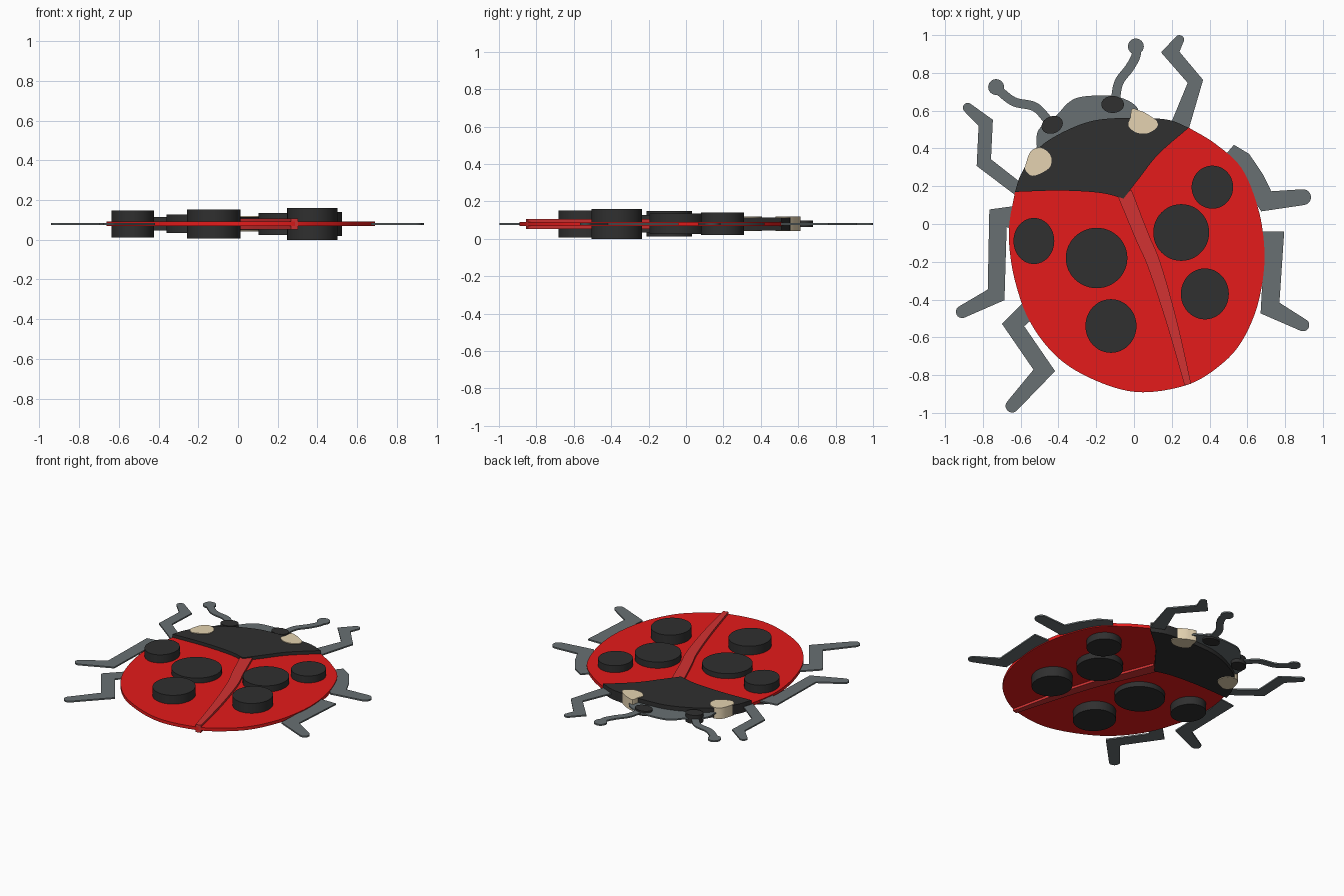
import bpy, bmesh, math
from mathutils import Vector

MID = 0.08  # height of the shared middle plane

cube = bpy.data.objects.get("Cube")
if cube:
    bpy.data.objects.remove(cube, do_unlink=True)


def material(name, rgb):
    m = bpy.data.materials.new(name)
    m.use_nodes = True
    m.diffuse_color = (*rgb, 1)
    m.node_tree.nodes["Principled BSDF"].inputs["Base Color"].default_value = (*rgb, 1)
    return m


RED = material("shell red", (.78, .011, .011))
SEAM = material("seam red", (.65, .032, .032))
BLACK = material("black", (.029, .029, .029))
GREY = material("slate grey", (.138, .162, .168))
CREAM = material("cream", (.78, .65, .44))
parts = []


def spline(pts, steps=6):
    """Smooth open run through the points."""
    p = [Vector(q) for q in pts]
    p = [2 * p[0] - p[1]] + p + [2 * p[-1] - p[-2]]
    out = []
    for a, b, c, d in zip(p, p[1:], p[2:], p[3:]):
        for i in range(steps):
            t = i / steps
            out.append(b + (c - a) * t / 2 + (a * 2 - b * 5 + c * 4 - d) * t * t / 2
                       + (b * 3 - a - c * 3 + d) * t ** 3 / 2)
    return out + [p[-2]]


def plate(name, outline, half, mat):
    """Extrude a closed outline evenly about the middle plane."""
    bm = bmesh.new()
    bm.faces.new([bm.verts.new((p[0], p[1], MID - half)) for p in outline])
    bmesh.ops.remove_doubles(bm, verts=bm.verts, dist=0.0005)
    top = bmesh.ops.extrude_face_region(bm, geom=bm.faces[:], use_keep_orig=True)
    verts = [v for v in top["geom"] if isinstance(v, bmesh.types.BMVert)]
    bmesh.ops.translate(bm, verts=verts, vec=(0, 0, 2 * half))
    bmesh.ops.recalc_face_normals(bm, faces=bm.faces)
    me = bpy.data.meshes.new(name)
    bm.to_mesh(me)
    bm.free()
    me.materials.append(mat)
    ob = bpy.data.objects.new(name, me)
    bpy.context.collection.objects.link(ob)
    parts.append(ob)


def ellipse(x, y, rx, ry, turn=0, n=48):
    c, s = math.cos(turn), math.sin(turn)
    ring = [(rx * math.cos(a), ry * math.sin(a)) for a in (math.tau * i / n for i in range(n))]
    return [(x + u * c - v * s, y + u * s + v * c) for u, v in ring]


def ribbon(path, rounded=True):
    """Outline of a path of (x, y, half width) with mitred joints and a round tip."""
    p = [Vector(q[:2]) for q in path]
    d = [(b - a).normalized() for a, b in zip(p, p[1:])]
    left, right = [], []
    for i, q in enumerate(p):
        a, b = d[max(i - 1, 0)], d[min(i, len(d) - 1)]
        m = (a + b).normalized()
        off = Vector((-m.y, m.x)) * path[i][2] / max(m.dot(a), .6)
        left.append(q + off)
        right.append(q - off)
    tip = []
    if rounded:
        u, r = d[-1], path[-1][2]
        n = Vector((-u.y, u.x))
        tip = [p[-1] + (n * math.cos(t) + u * math.sin(t)) * r
               for t in (math.pi * i / 10 for i in range(1, 10))]
    return left + tip + right[::-1]


# Shell, tucked under the thorax
plate("shell", spline([(.29, .51), (.43, .425), (.57, .295), (.655, .09), (.688, -.1), (.685, -.27),
                       (.645, -.46), (.565, -.63), (.46, -.745), (.3, -.845), (.08, -.89), (-.1, -.867),
                       (-.31, -.775), (-.45, -.66), (-.56, -.5), (-.625, -.32), (-.657, -.15),
                       (-.66, 0), (-.63, .17)]) + [Vector((-.15, .3))], .011, RED)
plate("shell_seam", ribbon(spline([(-.05, .165, .04), (.04, -.06, .037), (.108, -.22, .035),
                                   (.2, -.52, .028), (.285, -.85, .018)]), False), .027, SEAM)

# Thorax and head
plate("thorax", spline([(-.63, .17), (-.6, .26), (-.525, .38), (-.425, .46), (-.26, .535), (-.1, .56),
                        (.16, .555), (.29, .51)])
      + spline([(.29, .51), (.13, .37), (.03, .245), (-.055, .135)])
      + spline([(-.055, .135), (-.18, .165), (-.39, .177), (-.63, .17)]), .034, BLACK)
plate("head", spline([(-.515, .4), (-.51, .49), (-.45, .55), (-.405, .58), (-.35, .64), (-.28, .673),
                      (-.13, .68), (-.035, .655), (.02, .61), (.03, .54)])
      + [Vector((-.25, .4))], .005, GREY)

# Spots: centre, radii, half thickness
for i, (x, y, rx, ry, h) in enumerate([
        (-.53, -.09, .108, .122, .068), (-.198, -.18, .163, .16, .047), (-.122, -.54, .135, .142, .073),
        (.25, -.045, .148, .15, .055), (.415, .195, .11, .114, .06), (.375, -.37, .127, .135, .08)]):
    plate(f"spot_{i + 1}", ellipse(x, y, rx, ry), h, BLACK)

# Eyes and cheek patches
plate("right_eye", ellipse(-.433, .525, .058, .045, .4), .03, BLACK)
plate("left_eye", ellipse(-.113, .633, .06, .045), .017, BLACK)
plate("left_cheek", spline([(-.02, .56), (-.01, .61), (.03, .6), (.065, .585), (.12, .545), (.12, .51),
                            (.07, .48), (.01, .485), (-.03, .52), (-.02, .56)], 3), .039, CREAM)
plate("right_cheek", spline([(-.575, .31), (-.55, .38), (-.5, .405), (-.445, .37), (-.44, .31),
                             (-.48, .275), (-.54, .255), (-.575, .285), (-.575, .31)], 3), .039, CREAM)

# Legs, from body to foot
legs = {
    "left_front_leg": [(.24, .51, .05), (.325, .755, .036), (.192, .91, .038), (.24, .975, .025)],
    "left_middle_leg": [(.5, .385, .045), (.565, .33, .06), (.635, .23, .058), (.7, .12, .05),
                        (.895, .142, .042)],
    "left_rear_leg": [(.64, -.09, .05), (.742, -.09, .05), (.72, -.445, .048), (.895, -.535, .033)],
    "right_front_leg": [(-.6, .175, .035), (-.795, .325, .037), (-.785, .535, .037), (-.88, .615, .026)],
    "right_middle_leg": [(-.61, .03, .068), (-.72, .03, .047), (-.73, -.375, .045), (-.91, -.465, .033)],
    "right_rear_leg": [(-.53, -.43, .05), (-.64, -.535, .045), (-.475, -.775, .045), (-.645, -.963, .035)],
}
for name, path in legs.items():
    plate(name, ribbon(path), .005, GREY)

# Antennae with round tips
for side, path in {
        "left": [(-.1, .65), (-.08, .75), (-.025, .825), (.01, .89), (.01, .94)],
        "right": [(-.455, .55), (-.525, .62), (-.63, .645), (-.695, .69), (-.73, .725)]}.items():
    plate(side + "_antenna", ribbon(spline([(x, y, .024) for x, y in path]), False), .005, GREY)
    plate(side + "_antenna_tip", ellipse(*path[-1], .042, .042, n=24), .0052, GREY)

# Smooth the rims, keep the flat faces crisp
bpy.ops.object.select_all(action='DESELECT')
for ob in parts:
    ob.select_set(True)
bpy.context.view_layer.objects.active = parts[0]
bpy.ops.object.shade_smooth_by_angle(angle=math.radians(30))
